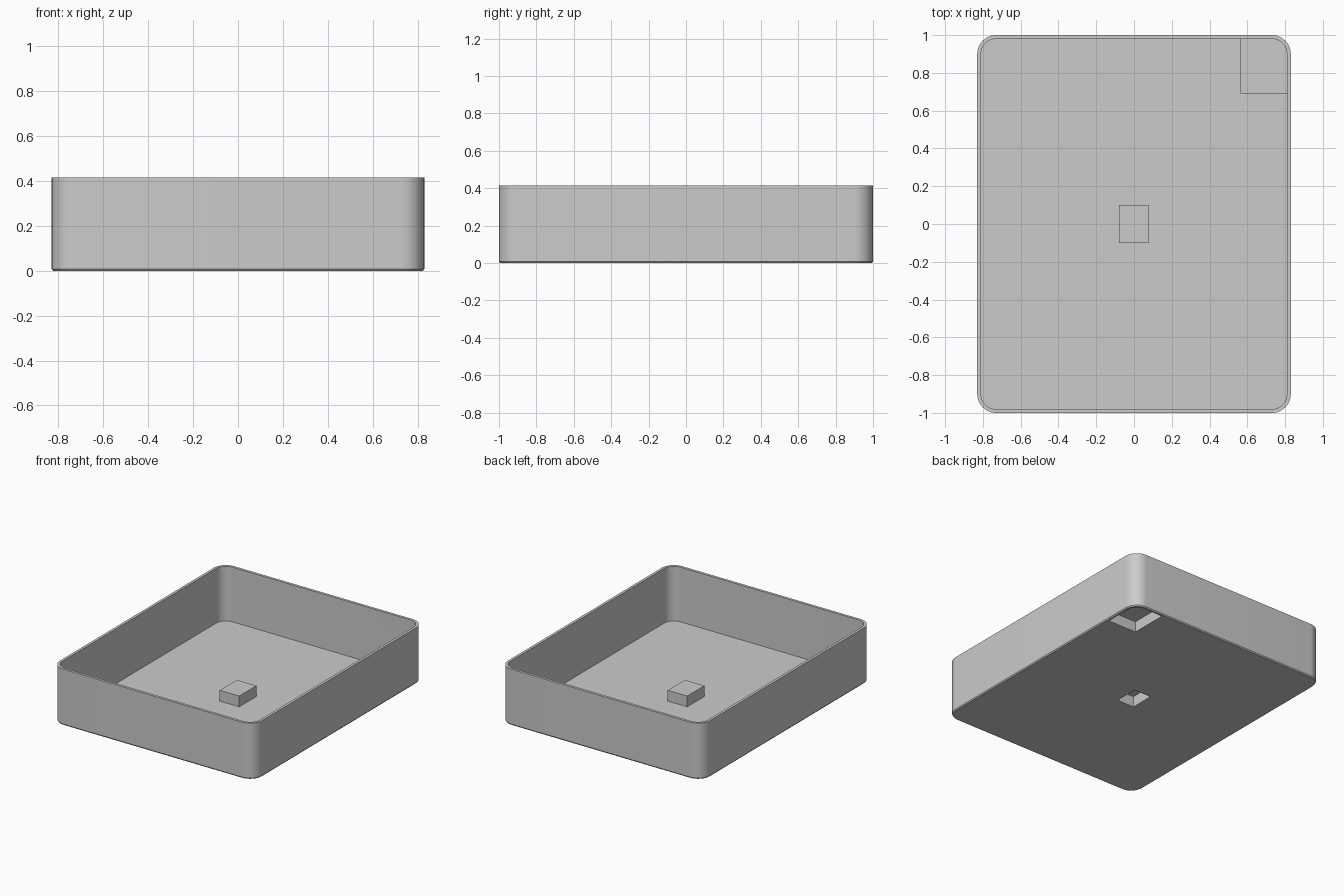
import bpy, bmesh, math

cube = bpy.data.objects.get("Cube")
if cube:
    bpy.data.objects.remove(cube)

grey = bpy.data.materials.new("plain grey")
grey.use_nodes = True
colour = (0.6, 0.6, 0.6, 1)
grey.diffuse_color = colour
grey.node_tree.nodes["Principled BSDF"].inputs["Base Color"].default_value = colour

HALF_X, HALF_Y, HEIGHT = 0.83, 1.0, 0.415
RADIUS, WALL, FLOOR = 0.1, 0.02, 0.01
POST_TOP, SKIN = 0.09, 0.01


def outline(x0, x1, y0, y1, radii, steps=12):
    """Rectangle with one radius per corner, counter-clockwise from back right."""
    points = []
    corners = [(x1, y1, -1, -1), (x0, y1, 1, -1), (x0, y0, 1, 1), (x1, y0, -1, 1)]
    for i, (cx, cy, sx, sy) in enumerate(corners):
        r = radii[i]
        if r == 0:
            points.append((cx, cy))
            continue
        for k in range(steps + 1):
            a = math.pi / 2 * (i + k / steps)
            points.append((cx + sx * r + r * math.cos(a), cy + sy * r + r * math.sin(a)))
    return points


def stack(name, levels):
    """Closed solid through a list of (outline, z) levels."""
    bm = bmesh.new()
    rings = [[bm.verts.new((x, y, z)) for x, y in pts] for pts, z in levels]
    bm.faces.new(rings[0][::-1])
    bm.faces.new(rings[-1])
    for low, high in zip(rings, rings[1:]):
        for i in range(len(low)):
            j = (i + 1) % len(low)
            bm.faces.new((low[i], low[j], high[j], high[i]))
    mesh = bpy.data.meshes.new(name)
    bm.to_mesh(mesh)
    bm.free()
    mesh.materials.append(grey)
    obj = bpy.data.objects.new(name, mesh)
    bpy.context.collection.objects.link(obj)
    return obj


def prism(name, pts, z0, z1):
    return stack(name, [(pts, z0), (pts, z1)])


def inset_body(d):
    return outline(-HALF_X + d, HALF_X - d, -HALF_Y + d, HALF_Y - d, [RADIUS - d] * 4)


def combine(target, tool, operation):
    mod = target.modifiers.new(tool.name, "BOOLEAN")
    mod.operation, mod.solver, mod.object = operation, "EXACT", tool
    bpy.context.view_layer.objects.active = target
    bpy.ops.object.modifier_apply(modifier=mod.name)
    bpy.data.objects.remove(tool)


def post_outline(d):
    return outline(-0.08 + d, 0.08 - d, -0.1 + d, 0.1 - d, [0] * 4)


def corner_outline(d, edge):
    return outline(0.565 + d, HALF_X - edge, 0.69 + d, HALF_Y - edge,
                   [RADIUS - edge, 0, 0, 0])


# Open tray with a slightly eased bottom edge
tray = stack("tray", [(inset_body(0.006), 0), (inset_body(0), 0.008), (inset_body(0), HEIGHT)])
combine(tray, prism("cavity", inset_body(WALL), FLOOR, HEIGHT + 0.1), "DIFFERENCE")

# Raised post in the middle and raised step in the back corner
combine(tray, prism("post", post_outline(0), 0.005, POST_TOP), "UNION")
combine(tray, prism("corner_step", corner_outline(0, 0.01), 0.005, POST_TOP), "UNION")

# Matching hollows underneath
combine(tray, prism("post_hollow", post_outline(SKIN), -0.1, POST_TOP - SKIN), "DIFFERENCE")
combine(tray, prism("corner_hollow", corner_outline(SKIN, WALL), -0.1, POST_TOP - SKIN), "DIFFERENCE")

bpy.ops.object.select_all(action="DESELECT")
tray.select_set(True)
bpy.context.view_layer.objects.active = tray
bpy.ops.object.shade_smooth_by_angle(angle=math.radians(30))
